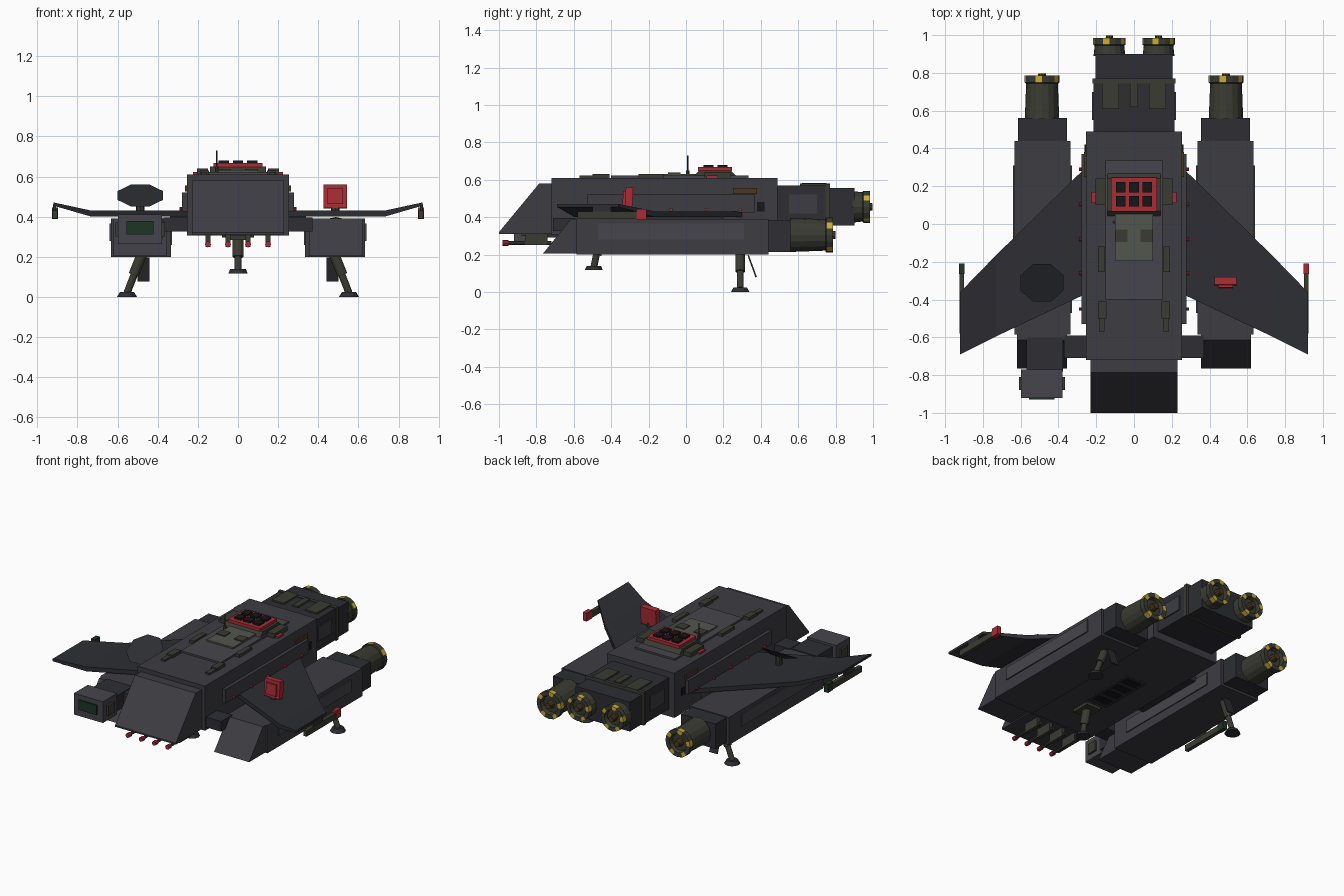
import bpy, bmesh, math
from mathutils import Vector, Matrix

if "Cube" in bpy.data.objects:
    bpy.data.objects.remove(bpy.data.objects["Cube"])


def mat(name, r, g, b):
    m = bpy.data.materials.new(name)
    m.diffuse_color = (r, g, b, 1)
    m.use_nodes = True
    m.node_tree.nodes["Principled BSDF"].inputs["Base Color"].default_value = m.diffuse_color
    return m


HULL = mat("hull_grey", 0.045, 0.045, 0.055)
DARK = mat("dark_grey", 0.026, 0.027, 0.033)
DECK = mat("deck_grey", 0.06, 0.06, 0.072)
OLIVE = mat("olive", 0.042, 0.045, 0.032)
PALE = mat("pale_olive", 0.085, 0.09, 0.075)
BLACK = mat("black", 0.008, 0.008, 0.01)
RED = mat("red", 0.4, 0.025, 0.035)
YELLOW = mat("yellow", 0.6, 0.4, 0.03)
GREEN = mat("green_glass", 0.012, 0.035, 0.018)
BROWN = mat("brown", 0.07, 0.04, 0.015)


def finish(name, bm, m):
    bmesh.ops.recalc_face_normals(bm, faces=bm.faces)
    me = bpy.data.meshes.new(name)
    bm.to_mesh(me)
    bm.free()
    me.materials.append(m)
    ob = bpy.data.objects.new(name, me)
    bpy.context.collection.objects.link(ob)
    return ob


def box(name, x, y, z, m, rot=None):
    """Box from (min, max) ranges, optionally rotated about its centre."""
    bm = bmesh.new()
    bmesh.ops.create_cube(bm, size=1)
    r = Matrix.Rotation(rot[0], 4, rot[1]) if rot else Matrix()
    c = Vector([(a[0] + a[1]) / 2 for a in (x, y, z)])
    s = Matrix.Diagonal([abs(a[1] - a[0]) for a in (x, y, z)] + [1])
    bm.transform(Matrix.Translation(c) @ r @ s)
    return finish(name, bm, m)


def rod(name, a, b, r1, m, r2=None, n=12):
    """Cylinder or cone between two points."""
    a, b = Vector(a), Vector(b)
    bm = bmesh.new()
    bmesh.ops.create_cone(bm, cap_ends=True, segments=n, radius1=r1,
                          radius2=r1 if r2 is None else r2, depth=(b - a).length)
    bm.transform(Matrix.Translation((a + b) / 2) @ (b - a).to_track_quat('Z', 'Y').to_matrix().to_4x4())
    return finish(name, bm, m)


def prism(name, profile, x0, x1, m):
    """Side profile (y, z) extruded across x."""
    bm = bmesh.new()
    f = bm.faces.new([bm.verts.new((x0, y, z)) for y, z in profile])
    g = bmesh.ops.extrude_face_region(bm, geom=[f])
    bmesh.ops.translate(bm, vec=(x1 - x0, 0, 0), verts=[v for v in g["geom"] if isinstance(v, bmesh.types.BMVert)])
    return finish(name, bm, m)


def span(s, a, b):
    return (min(s * a, s * b), max(s * a, s * b))


def engine(name, x, z, y0, y1, r):
    """Tapered barrel, striped nozzle ring, dark throat and hub."""
    rod(name + "_barrel", (x, y0, z), (x, y1 - 0.04, z), r * 0.98, OLIVE, r * 0.9, 16)
    bm = bmesh.new()
    n = 16
    rings = [(r * .95, y1 - .045), (r, y1 - .04), (r, y1 - .005), (r * .68, y1 - .005), (r * .6, y1 - .03)]
    vs = [[bm.verts.new((x + q * math.cos(2 * math.pi * i / n), y, z + q * math.sin(2 * math.pi * i / n)))
           for i in range(n)] for q, y in rings]
    for k in range(4):
        for i in range(n):
            j = (i + 1) % n
            f = bm.faces.new((vs[k][i], vs[k][j], vs[k + 1][j], vs[k + 1][i]))
            f.material_index = 1 if k in (1, 2) and i % 3 == 1 else 0
    bm.faces.new(vs[0])
    bm.faces.new(vs[4])
    ob = finish(name + "_nozzle", bm, OLIVE)
    ob.data.materials.append(YELLOW)
    rod(name + "_hub", (x, y1 - .04, z), (x, y1 + .008, z), r * .3, BROWN, r * .22, 10)


# Fuselage, nose and tail
box("fuselage", (-.255, .255), (-.72, .49), (.305, .61), HULL)
prism("nose", [(-1, .32), (-.785, .58), (-.7, .58), (-.7, .31), (-1, .31)], -.23, .23, HULL)
box("tail_block", (-.215, .215), (.48, .76), (.355, .57), DARK)
box("tail_end", (-.205, .205), (.75, .9), (.355, .555), DARK)
box("tail_band", (-.22, .22), (.745, .77), (.35, .575), OLIVE)
box("tail_fin", (-.02, .02), (.62, .75), (.565, .582), OLIVE)

# Top deck
box("upper_deck", (-.15, .15), (-.4, .335), (.605, .622), DECK)
box("deck_plate", (-.1, .1), (-.195, .08), (.62, .632), PALE)
prism("launcher_base", [(.04, .62), (.07, .65), (.24, .65), (.27, .62)], -.14, .14, OLIVE)
box("launcher_tray", (-.122, .122), (.065, .245), (.648, .668), RED)
for i in range(3):
    for j in range(2):
        cx, cy = -.07 + .07 * i, .12 + .075 * j
        box("launcher_tube", (cx - .026, cx + .026), (cy - .027, cy + .027), (.66, .68), BLACK)
rod("antenna", (-.105, .01, .62), (-.105, .01, .73), .004, DARK, n=6)
rod("antenna_base", (-.105, .01, .62), (-.105, .01, .65), .009, OLIVE, n=8)

for s, side in ((-1, "left"), (1, "right")):
    # Deck fittings
    box(side + "_hatch", span(s, .035, .1), (-.095, -.03), (.63, .638), OLIVE)
    for x0, x1, y0, y1, z in ((.15, .205, .1, .24, .64), (.155, .19, -.255, -.12, .63),
                              (.145, .19, -.5, -.41, .63), (.155, .185, -.57, -.49, .622)):
        box(side + "_deck_fitting", span(s, x0, x1), (y0, y1), (.6, z), OLIVE)
    box(side + "_deck_light", span(s, .205, .225), (.11, .17), (.6, .622), RED)

    # Hull side fairing, lights and vents
    box(side + "_wing_fairing", span(s, .25, .278), (-.53, .37), (.425, .52), HULL)
    for y in (-.45, -.26, -.08, .105, .29):
        rod(side + "_hull_light", (s * .27, y, .44), (s * .292, y, .44), .009, RED, n=8)
    box(side + "_side_vent", span(s, .25, .262), (.38, .42), (.43, .48), BLACK)
    box(side + "_side_panel", span(s, .25, .265), (.25, .38), (.525, .555), BROWN)
    box(side + "_tail_panel", span(s, .21, .222), (.55, .7), (.42, .52), HULL)
    box(side + "_tail_fitting", span(s, .08, .17), (.61, .77), (.56, .58), OLIVE)

    # Outrigger pod
    box(side + "_pod", span(s, .335, .632), (-.585, .44), (.2, .39), HULL)
    prism(side + "_pod_nose", [(-.765, .205), (-.615, .39), (-.57, .39), (-.57, .205)], s * .355, s * .62, HULL)
    box(side + "_pod_tail", span(s, .355, .615), (.43, .56), (.215, .385), DARK)
    box(side + "_pod_panel", span(s, .63, .64), (-.47, .31), (.28, .365), DECK)
    box(side + "_pod_inner_panel", span(s, .328, .34), (-.47, .31), (.26, .345), DECK)
    box(side + "_front_strut", span(s, .2, .37), (-.71, -.59), (.325, .395), DARK)
    box(side + "_mid_strut", span(s, .25, .34), (-.3, .2), (.33, .42), DARK)
    engine(side + "_pod_engine", s * .487, .305, .555, .79, .093)
    engine(side + "_main_engine", s * .13, .455, .89, .99, .086)

    # Cranked wing
    bm = bmesh.new()
    pts = [(.255, .30, .4), (.73, -.165, .4), (.73, -.595, .4), (.255, -.37, .4), (.92, -.36, .455), (.92, -.69, .455)]
    lo = [bm.verts.new((s * x, y, z)) for x, y, z in pts]
    hi = [bm.verts.new((s * x, y, z + (.03 if x < .9 else .016))) for x, y, z in pts]
    for q in (lo, hi):
        bm.faces.new([q[i] for i in (0, 1, 2, 3)])
        bm.faces.new([q[i] for i in (1, 4, 5, 2)])
    loop = (0, 1, 4, 5, 2, 3)
    for a, b in zip(loop, loop[1:] + loop[:1]):
        bm.faces.new((lo[a], lo[b], hi[b], hi[a]))
    finish(side + "_wing", bm, DARK)
    box(side + "_wingtip_pylon", span(s, .907, .923), (-.5, -.4), (.42, .46), DARK)
    box(side + "_wingtip_rail", span(s, .9, .925), (-.58, -.26), (.39, .43), OLIVE)
    box(side + "_wingtip_light", span(s, .898, .927), (-.265, -.21), (.388, .445), RED if s > 0 else GREEN)

    # Rear landing leg with door
    rod(side + "_leg_upper", (s * .48, .29, .21), (s * .52, .29, .11), .026, OLIVE)
    rod(side + "_leg_lower", (s * .51, .29, .13), (s * .553, .29, .02), .018, OLIVE)
    rod(side + "_foot", (s * .553, .29, 0), (s * .553, .29, .025), .05, DARK, .035)
    box(side + "_gear_door", span(s, .44, .5), (.35, .358), (.075, .2), DARK, (.35, 'X'))

# Nose landing leg
rod("nose_leg", (0, -.45, .31), (0, -.48, .2), .028, OLIVE)
rod("nose_leg_lower", (0, -.475, .22), (0, -.492, .135), .018, OLIVE)
rod("nose_foot", (0, -.493, .118), (0, -.493, .14), .048, DARK, .038)
box("nose_gear_bay", (-.055, .055), (-.52, -.39), (.285, .31), OLIVE)

# Nose guns
for x in (-.15, -.05, .05, .15):
    rod("gun_barrel", (x, -.96, .262), (x, -.72, .262), .01, OLIVE, n=8)
    rod("gun_tip", (x, -.98, .262), (x, -.95, .262), .015, RED, n=8)
    box("gun_mount", (x - .012, x + .012), (-.86, -.74), (.25, .315), OLIVE)

# Belly grille
box("belly_plate", (-.08, .08), (-.36, .02), (.296, .31), DARK)
for i in range(4):
    box("belly_slot", (-.055, .055), (-.33 + .09 * i, -.27 + .09 * i), (.292, .3), BLACK)

# Sensor head on left pod
box("sensor_neck", (-.57, -.375), (-.78, -.6), (.29, .395), DARK)
box("sensor_head", (-.597, -.378), (-.92, -.77), (.265, .41), DECK)
box("sensor_lens", (-.555, -.42), (-.93, -.91), (.312, .378), GREEN)
box("sensor_ear", (-.61, -.365), (-.88, -.81), (.3, .37), OLIVE)

# Radar dish on left wing, facing forward and up
n = Vector((0, -.48, .88)).normalized()
c = Vector((-.487, -.31, .502))
dish = rod("radar_dish", c - n * .02, c + n * .004, .05, DARK, .122, 8)
dish.data.transform(Matrix.Translation(c) @ Matrix.Rotation(math.pi / 8, 4, n) @ Matrix.Translation(-c))
rod("radar_stem", (-.487, -.31, .42), c - n * .01, .022, OLIVE, n=8)

# Targeting box on right wing
box("target_box", (.427, .543), (-.325, -.285), (.443, .56), RED, (-.06, 'X'))
box("target_face", (.447, .523), (-.338, -.32), (.463, .54), RED, (-.06, 'X'))
rod("target_stem", (.485, -.305, .42), (.485, -.305, .455), .022, OLIVE, n=8)
